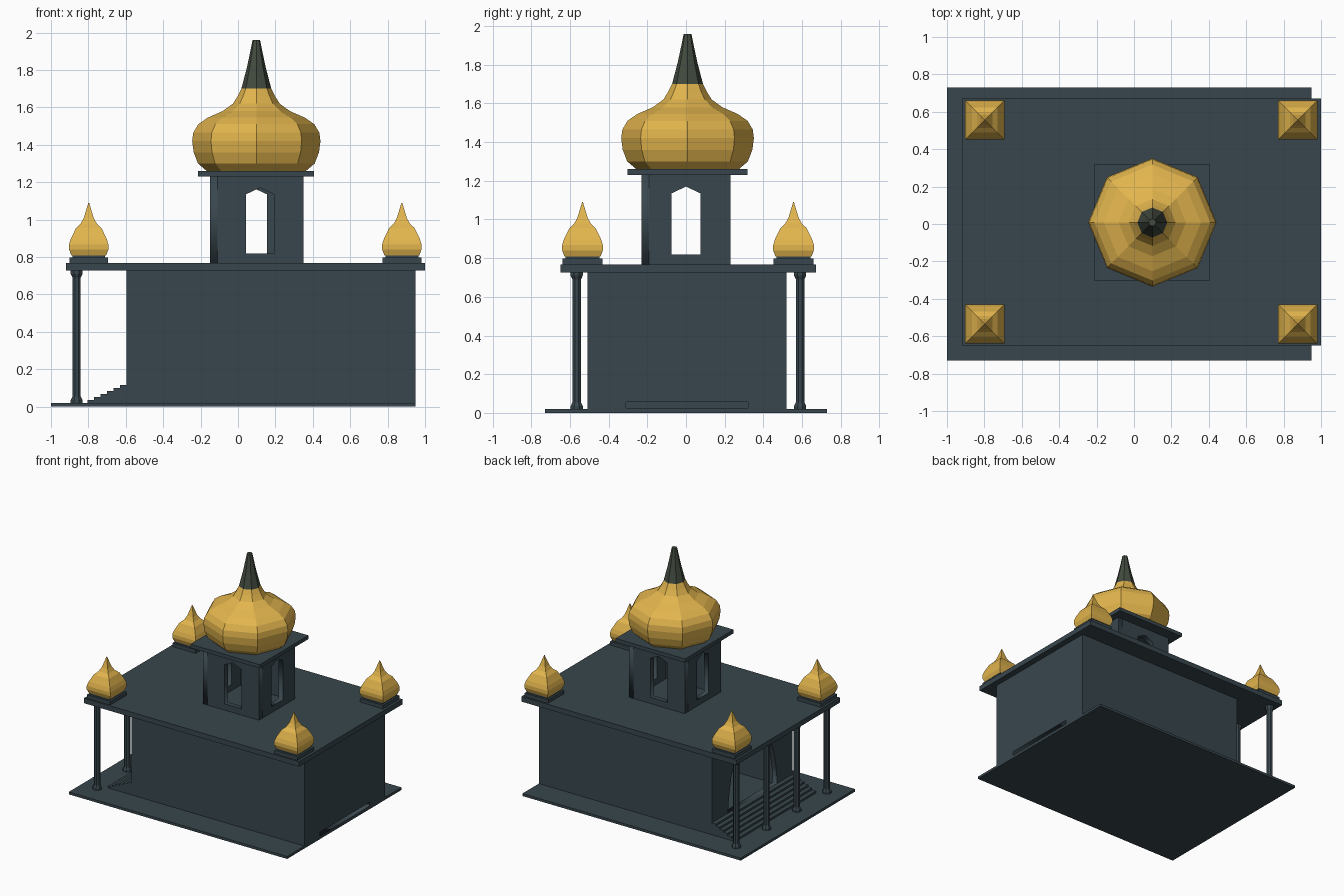
import bpy, bmesh
from math import cos, sin, pi, sqrt
from mathutils import Matrix

if "Cube" in bpy.data.objects:
    bpy.data.objects.remove(bpy.data.objects["Cube"])


def material(name, rgb):
    m = bpy.data.materials.new(name)
    m.diffuse_color = (*rgb, 1)
    m.use_nodes = True
    m.node_tree.nodes["Principled BSDF"].inputs["Base Color"].default_value = m.diffuse_color
    return m


SLATE = material("slate", (0.04, 0.062, 0.074))
GOLD = material("gold", (0.76, 0.46, 0.075))
DARK = material("dark_green", (0.055, 0.07, 0.05))


def add_object(name, mesh, mat):
    ob = bpy.data.objects.new(name, mesh)
    mesh.materials.clear()
    mesh.materials.append(mat)
    bpy.context.scene.collection.objects.link(ob)
    return ob


def box(name, x, y, z, mat=SLATE):
    """Box from (low, high) pairs on each axis."""
    bm = bmesh.new()
    bmesh.ops.create_cube(bm, size=1)
    for v in bm.verts:
        v.co = [r[0] if c < 0 else r[1] for c, r in zip(v.co, (x, y, z))]
    me = bpy.data.meshes.new(name)
    bm.to_mesh(me)
    bm.free()
    return add_object(name, me, mat)


def lathe(name, profile, sides, cx, cy, mat, turn=0.0):
    """Faceted solid of revolution from (radius, z) points."""
    bm = bmesh.new()
    rings = [[bm.verts.new((cx + r * cos(turn + 2 * pi * i / sides),
                            cy + r * sin(turn + 2 * pi * i / sides), z))
              for i in range(sides)] for r, z in profile]
    for a, b in zip(rings, rings[1:]):
        for i in range(sides):
            j = (i + 1) % sides
            bm.faces.new((a[i], a[j], b[j], b[i]))
    bm.faces.new(rings[0][::-1])
    bm.faces.new(rings[-1])
    me = bpy.data.meshes.new(name)
    bm.to_mesh(me)
    bm.free()
    return add_object(name, me, mat)


def panel(name, u, z, hole, thick, pos, axis):
    """Upright wall across u (x or y) with a hole outline, centred at pos on the other axis."""
    cu = bpy.data.curves.new(name, 'CURVE')
    cu.dimensions = '2D'
    cu.fill_mode = 'BOTH'
    cu.extrude = thick / 2
    outer = [(u[0], z[0]), (u[1], z[0]), (u[1], z[1]), (u[0], z[1])]
    for pts in (outer, hole):
        s = cu.splines.new('POLY')
        s.points.add(len(pts) - 1)
        for p, (a, b) in zip(s.points, pts):
            p.co = (a, b, 0, 1)
        s.use_cyclic_u = True
    tmp = bpy.data.objects.new(name + "_curve", cu)
    bpy.context.scene.collection.objects.link(tmp)
    deps = bpy.context.evaluated_depsgraph_get()
    me = bpy.data.meshes.new_from_object(tmp.evaluated_get(deps))
    bpy.data.objects.remove(tmp)
    if axis == 'x':   # spans x, faces y
        m = Matrix(((1, 0, 0, 0), (0, 0, -1, pos), (0, 1, 0, 0), (0, 0, 0, 1)))
    else:             # spans y, faces x
        m = Matrix(((0, 0, 1, pos), (1, 0, 0, 0), (0, 1, 0, 0), (0, 0, 0, 1)))
    me.transform(m)
    me.name = name
    return add_object(name, me, SLATE)


# Ground plate and roof slab
box("base_plate", (-1, 0.95), (-0.73, 0.73), (0, 0.02))
box("roof_slab", (-0.92, 1.0), (-0.65, 0.672), (0.727, 0.768))

# Hall walls
Z = (0.02, 0.727)
box("hall_front_wall", (-0.595, 0.95), (-0.51, -0.47), Z)
box("hall_back_wall", (-0.595, 0.95), (0.48, 0.52), Z)
half_arch = [(0.315, 0.115), (0.30, 0.25), (0.27, 0.40), (0.22, 0.52), (0.13, 0.61)]
arch = half_arch + [(0, 0.67)] + [(-y, z) for y, z in reversed(half_arch)]
panel("hall_entrance_wall", (-0.47, 0.48), Z, arch, 0.04, -0.575, 'y')
slot = [(-0.31, 0.024), (0.32, 0.024), (0.32, 0.056), (-0.31, 0.056)]
panel("hall_end_wall", (-0.47, 0.48), Z, slot, 0.04, 0.93, 'y')

# Entrance steps
for i in range(6):
    box(f"step_{i + 1}", (-0.805 + 0.035 * i, -0.595), (-0.51, 0.52),
        (0.02 + 0.016 * i, 0.036 + 0.016 * i))

# Porch columns
column = [(0.034, 0.02), (0.034, 0.035), (0.024, 0.055), (0.024, 0.69),
          (0.034, 0.71), (0.034, 0.727)]
for i in range(4):
    lathe(f"porch_column_{i + 1}", column, 8, -0.863, -0.565 + 0.385 * i, SLATE, pi / 8)


# Tower: four pinwheel walls, each with a pointed opening
def opening(c):
    return [(c - 0.075, 0.818), (c + 0.075, 0.818), (c + 0.075, 1.135),
            (c, 1.17), (c - 0.075, 1.135)]


TZ = (0.768, 1.23)
panel("tower_front_wall", (-0.11, 0.35), TZ, opening(0.117), 0.04, -0.21, 'x')
panel("tower_back_wall", (-0.15, 0.31), TZ, opening(0.08), 0.04, 0.21, 'x')
panel("tower_left_wall", (-0.23, 0.19), TZ, opening(0), 0.04, -0.13, 'y')
panel("tower_right_wall", (-0.19, 0.23), TZ, opening(0), 0.04, 0.33, 'y')
box("tower_cap", (-0.213, 0.407), (-0.303, 0.317), (1.23, 1.26))

# Large eight-sided onion dome and spire
dome = [(0.265, 1.26), (0.312, 1.30), (0.335, 1.36), (0.343, 1.42), (0.337, 1.465),
        (0.31, 1.51), (0.26, 1.545), (0.18, 1.58), (0.125, 1.62), (0.10, 1.66), (0.08, 1.70)]
lathe("onion_dome", dome, 8, 0.098, 0.008, GOLD)
spire = [(0.08, 1.70), (0.05, 1.815), (0.032, 1.90), (0.02, 1.96)]
lathe("spire", spire, 8, 0.098, 0.008, DARK)

# Four-sided corner domes on plinths
small = [(0.093, 0.808), (0.105, 0.84), (0.105, 0.868), (0.095, 0.90), (0.08, 0.93),
         (0.068, 0.955), (0.042, 0.98), (0.026, 1.01), (0.014, 1.05), (0.002, 1.09)]
small = [(r * sqrt(2), z) for r, z in small]
for side, x in (("left", -0.798), ("right", 0.876)):
    for end, y in (("front", -0.535), ("back", 0.556)):
        box(f"{end}_{side}_plinth", (x - 0.104, x + 0.104), (y - 0.104, y + 0.104), (0.768, 0.797))
        box(f"{end}_{side}_neck", (x - 0.088, x + 0.088), (y - 0.088, y + 0.088), (0.797, 0.808))
        lathe(f"{end}_{side}_corner_dome", small, 4, x, y, GOLD, pi / 4)
